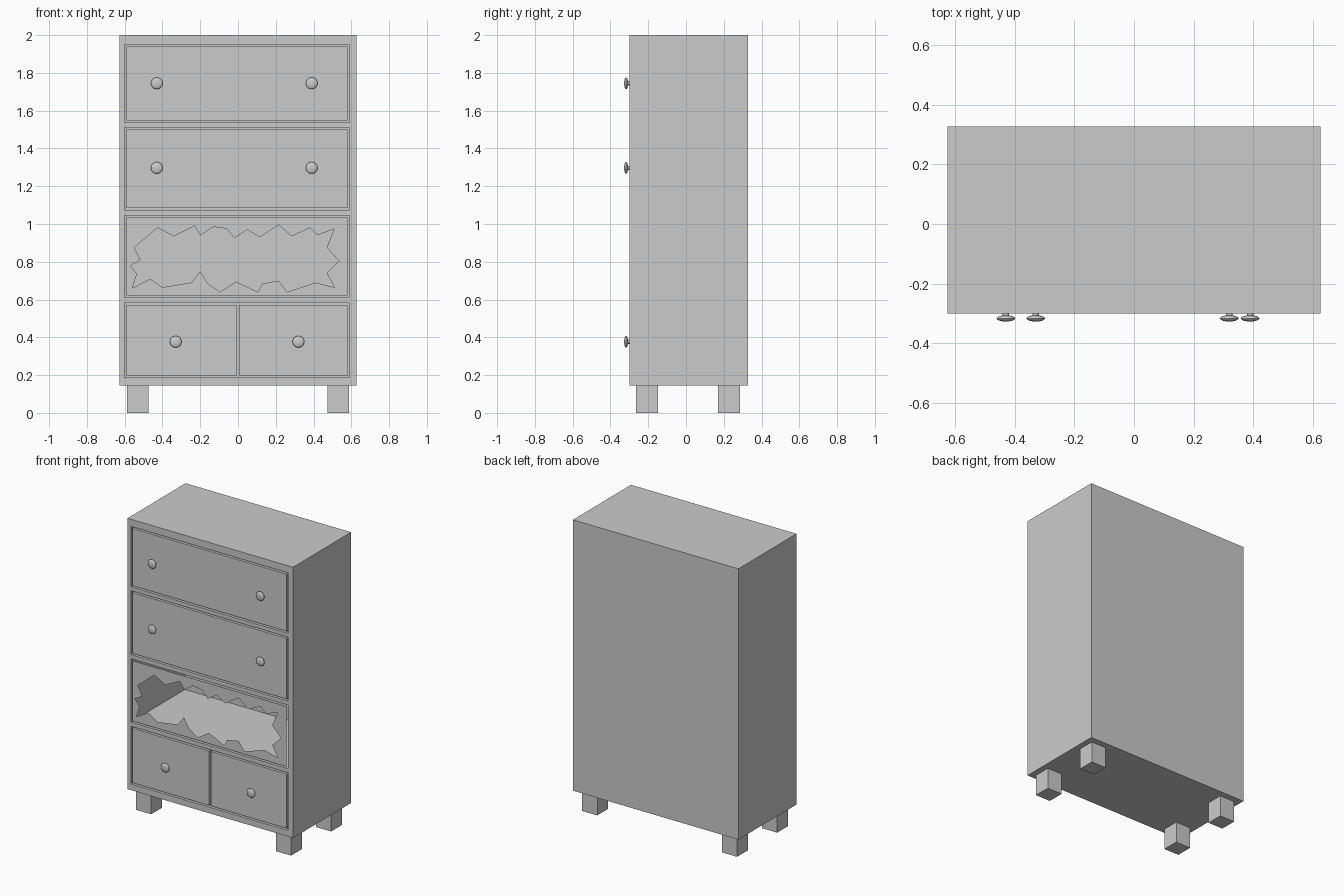
import bpy, bmesh
from mathutils import Matrix

if "Cube" in bpy.data.objects:
    bpy.data.objects.remove(bpy.data.objects["Cube"])

W, FRONT, BACK, Z0, Z1 = 0.627, -0.30, 0.328, 0.145, 2.0
GAP, RECESS = 0.011, 0.02
L, R = -0.602, 0.59                      # drawer opening sides
OPENINGS = [(1.537, 1.951), (1.073, 1.511), (0.61, 1.045), (0.187, 0.582)]
BROKEN = OPENINGS[2]


def finish(name, bm, normals=True):
    if normals:
        bmesh.ops.recalc_face_normals(bm, faces=bm.faces)
    me = bpy.data.meshes.new(name)
    bm.to_mesh(me)
    bm.free()
    ob = bpy.data.objects.new(name, me)
    bpy.context.collection.objects.link(ob)
    return ob


def box(name, x0, x1, y0, y1, z0, z1):
    bm = bmesh.new()
    m = Matrix.Translation(((x0 + x1) / 2, (y0 + y1) / 2, (z0 + z1) / 2)) @ \
        Matrix.Diagonal((x1 - x0, y1 - y0, z1 - z0, 1))
    bmesh.ops.create_cube(bm, size=1, matrix=m)
    return finish(name, bm)


def rect(x0, x1, z0, z1):
    return [(x0, z0), (x1, z0), (x1, z1), (x0, z1)]


def ring(bm, pts, y):
    return [bm.verts.new((x, y, z)) for x, z in pts]


def edges_of(bm, vs):
    out = []
    for a, b in zip(vs, vs[1:] + vs[:1]):
        out.append(bm.edges.get((a, b)) or bm.edges.new((a, b)))
    return out


def pocket(bm, vs, pts, y):
    # side walls from the front loop to a closing face at depth y
    back = ring(bm, pts, y)
    n = len(vs)
    for i in range(n):
        j = (i + 1) % n
        bm.faces.new((vs[i], vs[j], back[j], back[i]))
    bm.faces.new(back)


def fill(bm, edges):
    bmesh.ops.triangle_fill(bm, use_beauty=True, edges=edges, normal=(0, -1, 0))


# Carcass with recessed openings; the broken drawer opens into a deep cavity
bm = bmesh.new()
outer_pts = rect(-W, W, Z0, Z1)
outer = ring(bm, outer_pts, FRONT)
edges = edges_of(bm, outer)
pocket(bm, outer, outer_pts, BACK)
for o in OPENINGS:
    pts = rect(L, R, *o)
    vs = ring(bm, pts, FRONT)
    edges += edges_of(bm, vs)
    pocket(bm, vs, pts, 0.285 if o == BROKEN else FRONT + RECESS)
fill(bm, edges)
finish("carcass", bm)

# Intact drawer fronts and the two lower doors
for i, (z0, z1) in enumerate(OPENINGS[:2]):
    box(f"drawer_front_{i + 1}", L + GAP, R - GAP, FRONT, FRONT + RECESS, z0 + GAP, z1 - GAP)
z0, z1 = OPENINGS[3]
for name, x0, x1 in (("left_door", L + GAP, -0.009), ("right_door", 0.005, R - GAP)):
    box(name, x0, x1, FRONT, FRONT + RECESS, z0 + GAP, z1 - GAP)

# Broken drawer front: thin sheet with a jagged hole
HOLE = [(-.55, .875), (-.425, .98), (-.34, .935), (-.23, .99), (-.20, .94), (-.13, .985),
        (-.06, .975), (-.02, .925), (.05, .97), (.115, .93), (.215, .995), (.285, .935),
        (.38, .98), (.42, .94), (.51, .975), (.47, .875), (.535, .805), (.47, .74),
        (.51, .665), (.41, .69), (.26, .64), (.215, .70), (.13, .685), (.105, .64),
        (-.01, .695), (-.095, .64), (-.16, .685), (-.20, .75), (-.245, .69), (-.40, .665),
        (-.465, .71), (-.56, .66), (-.535, .735), (-.57, .78), (-.515, .81)]
bm = bmesh.new()
frame = rect(L + GAP, R - GAP, BROKEN[0] + GAP, BROKEN[1] - GAP)
fill(bm, edges_of(bm, ring(bm, frame, FRONT)) + edges_of(bm, ring(bm, HOLE, FRONT)))
for f in bm.faces:
    f.normal_update()
    if f.normal.y > 0:
        f.normal_flip()
finish("broken_drawer_front", bm, normals=False)

# Knobs: short stem plus flattened ball
knobs = [(x, z) for z in (1.745, 1.297) for x in (-0.43, 0.39)] + [(-0.33, 0.377), (0.32, 0.377)]
for i, (x, z) in enumerate(knobs):
    bm = bmesh.new()
    bmesh.ops.create_uvsphere(bm, u_segments=32, v_segments=16, radius=1,
                              matrix=Matrix.Translation((x, -0.317, z)) @
                              Matrix.Rotation(1.5707963, 4, 'X') @
                              Matrix.Diagonal((0.031, 0.031, 0.0105, 1)))
    bmesh.ops.create_cone(bm, cap_ends=True, segments=24, radius1=0.011, radius2=0.011, depth=0.02,
                          matrix=Matrix.Translation((x, -0.305, z)) @
                          Matrix.Rotation(1.5707963, 4, 'X'))
    ob = finish(f"knob_{i + 1}", bm)
    bpy.ops.object.select_all(action='DESELECT')
    ob.select_set(True)
    bpy.context.view_layer.objects.active = ob
    bpy.ops.object.shade_smooth_by_angle()

# Square feet
for side, x in (("left", -0.53), ("right", 0.53)):
    for end, y in (("front", -0.206), ("back", 0.227)):
        box(f"{end}_{side}_foot", x - 0.057, x + 0.057, y - 0.058, y + 0.058, 0, Z0)
